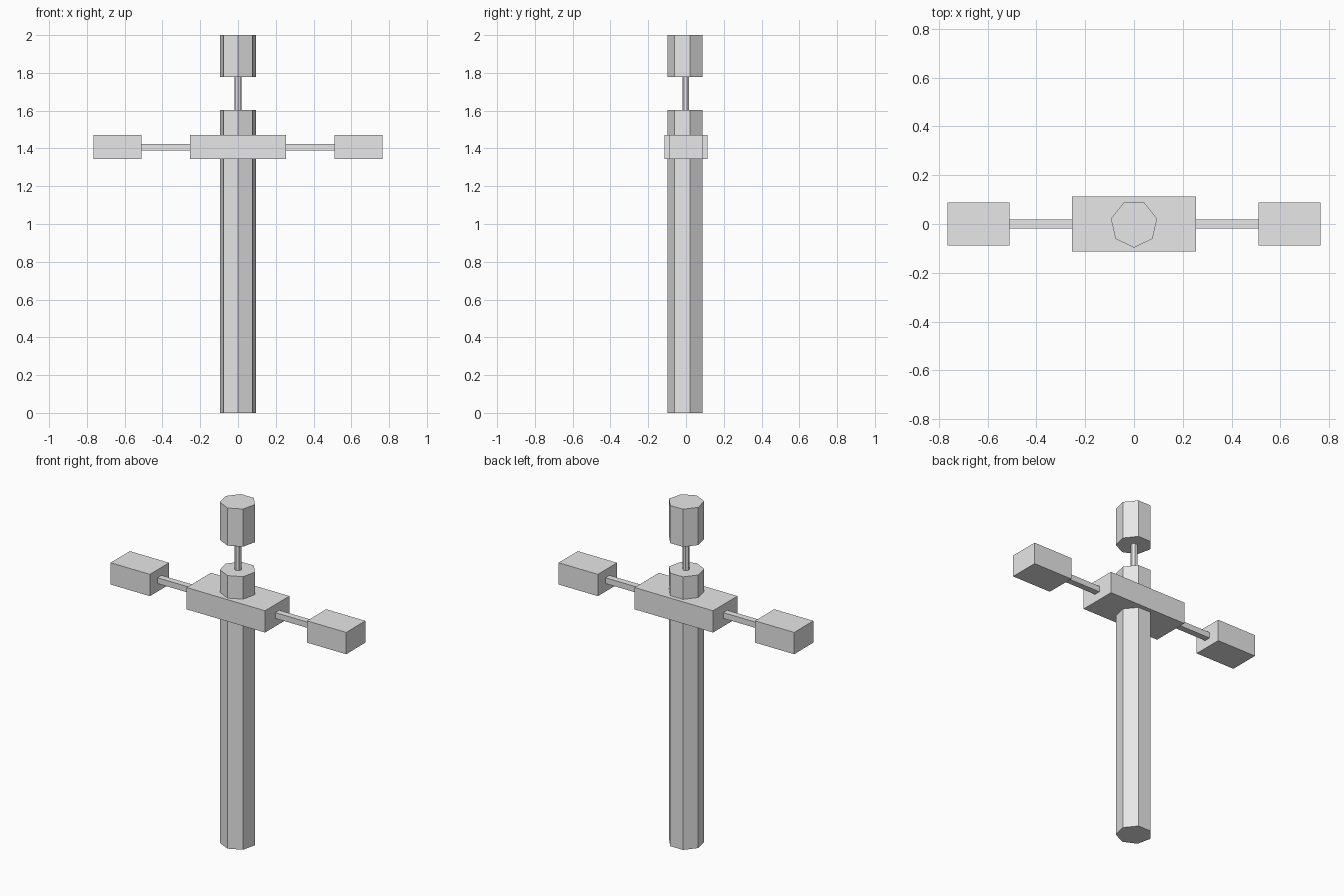
import bpy, bmesh, math

if "Cube" in bpy.data.objects:
    bpy.data.objects.remove(bpy.data.objects["Cube"])

grey = bpy.data.materials.new("light grey")
grey.diffuse_color = (0.8, 0.8, 0.8, 1)
grey.use_nodes = True
grey.node_tree.nodes["Principled BSDF"].inputs["Base Color"].default_value = grey.diffuse_color


def finish(name, bm):
    bmesh.ops.recalc_face_normals(bm, faces=bm.faces)
    mesh = bpy.data.meshes.new(name)
    bm.to_mesh(mesh)
    bm.free()
    mesh.materials.append(grey)
    obj = bpy.data.objects.new(name, mesh)
    bpy.context.collection.objects.link(obj)


def prism(name, radius, z0, z1):
    """Upright seven-sided prism with one corner facing the front."""
    bm = bmesh.new()
    angles = [-math.pi / 2 + k * math.tau / 7 for k in range(7)]
    ring = [bm.verts.new((radius * math.cos(a), radius * math.sin(a), z0)) for a in angles]
    top = [bm.verts.new((v.co.x, v.co.y, z1)) for v in ring]
    bm.faces.new(ring)
    bm.faces.new(top)
    for k in range(7):
        j = (k + 1) % 7
        bm.faces.new((ring[k], ring[j], top[j], top[k]))
    finish(name, bm)


def box(name, x0, x1, depth, height, z=1.407):
    """Box centred on y = 0 and on height z."""
    bm = bmesh.new()
    bmesh.ops.create_cube(bm, size=1)
    for v in bm.verts:
        v.co = ((x0 + x1) / 2 + v.co.x * (x1 - x0), v.co.y * depth, z + v.co.z * height)
    finish(name, bm)


# Upright column, thin neck and head
prism("column", 0.097, 0, 1.603)
prism("neck", 0.019, 1.603, 1.779)
prism("head", 0.097, 1.779, 2)

# Crossbeam with a thin rod and end block on each side
box("crossbeam", -0.255, 0.255, 0.226, 0.128)
for side, s in (("left", -1), ("right", 1)):
    box(side + "_rod", *sorted((s * 0.255, s * 0.51)), 0.037, 0.034)
    box(side + "_end_block", *sorted((s * 0.51, s * 0.765)), 0.178, 0.128)
